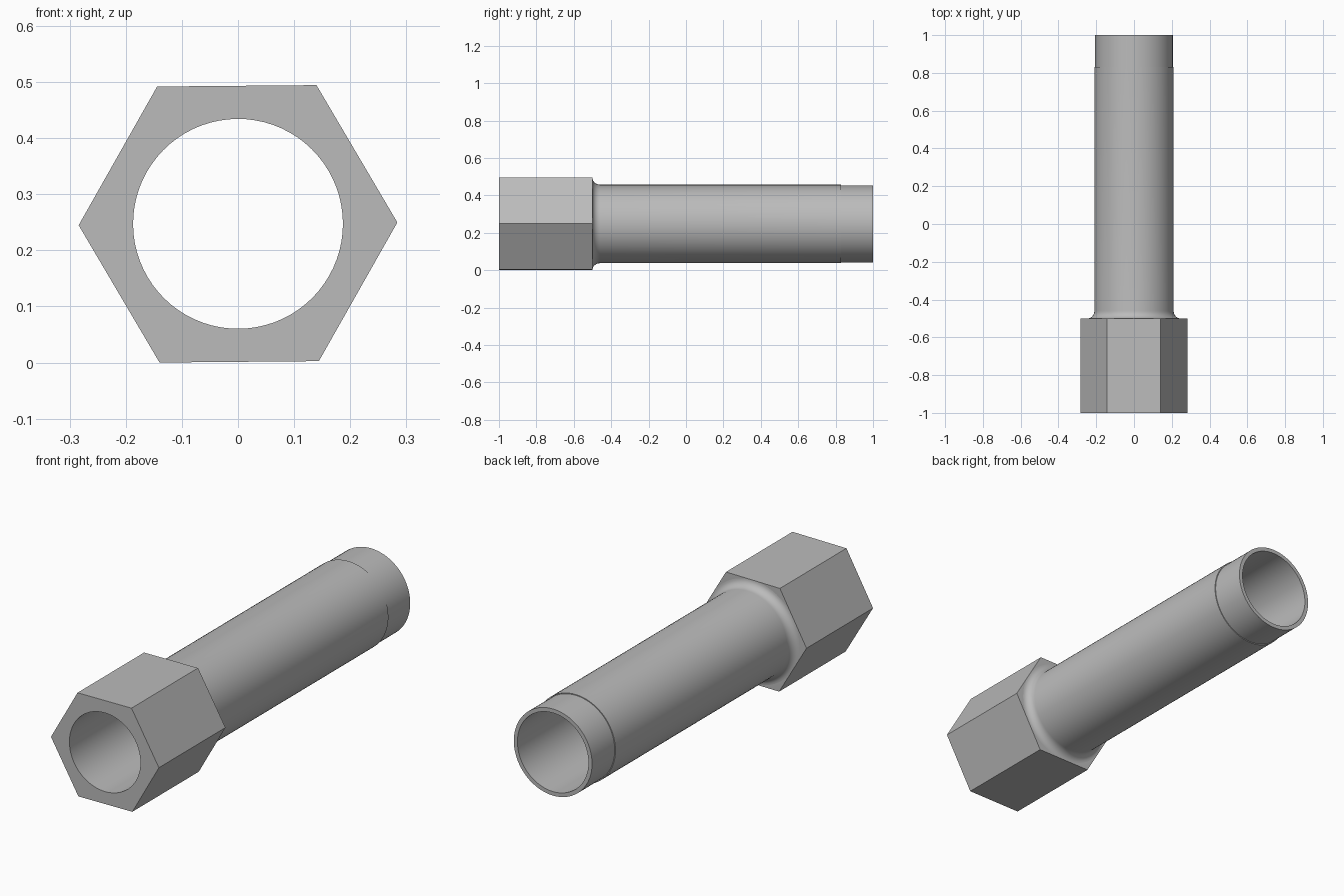
import bpy, bmesh, math

cube = bpy.data.objects.get("Cube")
if cube:
    bpy.data.objects.remove(cube)

SEGMENTS = 72
CENTRE_Z = 0.2473
TWIST = math.radians(0.5)
BORE = 0.187
HEX = 0.284
PIPE = 0.21
END = 0.206
FILLET = 0.04

steel = bpy.data.materials.new("grey steel")
steel.use_nodes = True
grey = (0.5, 0.5, 0.5, 1)
steel.diffuse_color = grey
steel.node_tree.nodes["Principled BSDF"].inputs["Base Color"].default_value = grey


def hex_radius(step):
    """Distance from the axis to a hexagon's side at this step round it."""
    a = (step * math.tau / SEGMENTS) % (math.pi / 3) - math.pi / 6
    return HEX * math.cos(math.pi / 6) / math.cos(a)


def sweep(name, profile):
    """Skin rings along y; each is (y, radius), radius None meaning hexagonal."""
    bm = bmesh.new()
    rings = []
    for y, radius in profile:
        ring = []
        for i in range(SEGMENTS):
            a = i * math.tau / SEGMENTS + TWIST
            r = hex_radius(i) if radius is None else radius
            ring.append(bm.verts.new((r * math.cos(a), y, CENTRE_Z + r * math.sin(a))))
        rings.append(ring)
    for near, far in zip(rings, rings[1:]):
        for i in range(SEGMENTS):
            j = (i + 1) % SEGMENTS
            bm.faces.new((near[i], far[i], far[j], near[j]))
    mesh = bpy.data.meshes.new(name)
    bm.to_mesh(mesh)
    bm.free()
    mesh.materials.append(steel)
    obj = bpy.data.objects.new(name, mesh)
    bpy.context.collection.objects.link(obj)
    bpy.ops.object.select_all(action="DESELECT")
    obj.select_set(True)
    bpy.context.view_layer.objects.active = obj
    bpy.ops.object.shade_smooth_by_angle(angle=math.radians(30))
    return obj


# Hexagonal head with the front part of the bore
FLAT = HEX * math.cos(math.pi / 6)
sweep("hex_head", [(-0.5, BORE), (-1, BORE), (-1, None), (-0.5, None), (-0.5, FLAT)])

# Concave fillet from the head to the pipe
fillet = []
for k in range(9):
    a = k / 8 * math.pi / 2
    fillet.append((-0.5 + FILLET * (1 - math.cos(a)),
                   FLAT - (FLAT - PIPE) * math.sin(a)))

# Pipe with a slightly stepped-down end and the rear part of the bore
sweep("pipe", fillet + [(0.83, PIPE), (0.83, END), (1, END), (1, BORE), (-0.5, BORE)])
